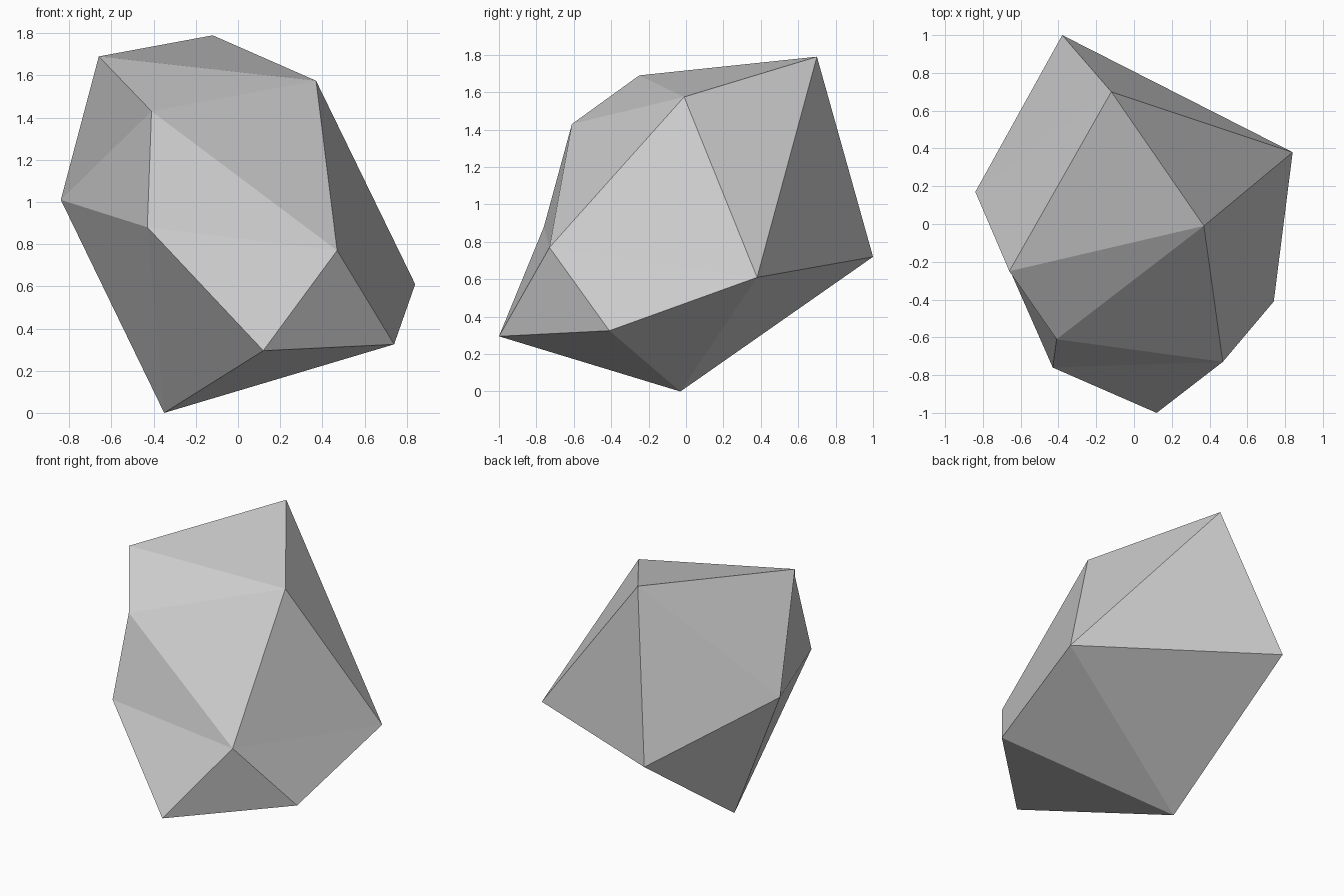
import bpy
import bmesh

# Remove the default cube
default_cube = bpy.data.objects.get("Cube")
if default_cube:
    bpy.data.objects.remove(default_cube, do_unlink=True)


def make_material(name, colour):
    material = bpy.data.materials.new(name)
    material.use_nodes = True
    material.diffuse_color = colour
    shader = next(n for n in material.node_tree.nodes if n.type == "BSDF_PRINCIPLED")
    shader.inputs["Base Color"].default_value = colour
    shader.inputs["Roughness"].default_value = 0.9
    return material


def add_fan(bm, hub, rim, closed=True):
    """Flat triangles from a hub corner to each pair of neighbours on its rim."""
    ends = rim[1:] + rim[:1] if closed else rim[1:]
    for start, end in zip(rim, ends):
        bm.faces.new((hub, start, end))


bm = bmesh.new()

# Corners of the boulder, named by where they sit
peak = bm.verts.new((-0.12, 0.70, 1.79))
crown = bm.verts.new((-0.66, -0.25, 1.69))
shoulder = bm.verts.new((0.37, -0.01, 1.575))
brow = bm.verts.new((-0.41, -0.61, 1.43))
flank = bm.verts.new((-0.84, 0.17, 1.01))
notch = bm.verts.new((-0.43, -0.76, 0.88))
ridge = bm.verts.new((0.47, -0.73, 0.77))
elbow = bm.verts.new((0.84, 0.38, 0.61))
tail = bm.verts.new((-0.38, 1.0, 0.72))
heel = bm.verts.new((0.74, -0.41, 0.325))
toe = bm.verts.new((0.12, -1.0, 0.295))
foot = bm.verts.new((-0.35, -0.03, 0.0))

# Facets around the top, the front ridge, the underside and the brow
add_fan(bm, peak, [crown, shoulder, elbow, tail, flank])
add_fan(bm, ridge, [brow, notch, toe, heel, elbow, shoulder])
add_fan(bm, foot, [notch, toe, heel, elbow, tail, flank])
add_fan(bm, brow, [shoulder, crown, flank, notch], closed=False)
bmesh.ops.recalc_face_normals(bm, faces=bm.faces[:])

# Boulder object, flat shaded
mesh = bpy.data.meshes.new("boulder")
bm.to_mesh(mesh)
bm.free()
mesh.materials.append(make_material("stone grey", (0.6, 0.6, 0.6, 1.0)))
boulder = bpy.data.objects.new("boulder", mesh)
bpy.context.collection.objects.link(boulder)
